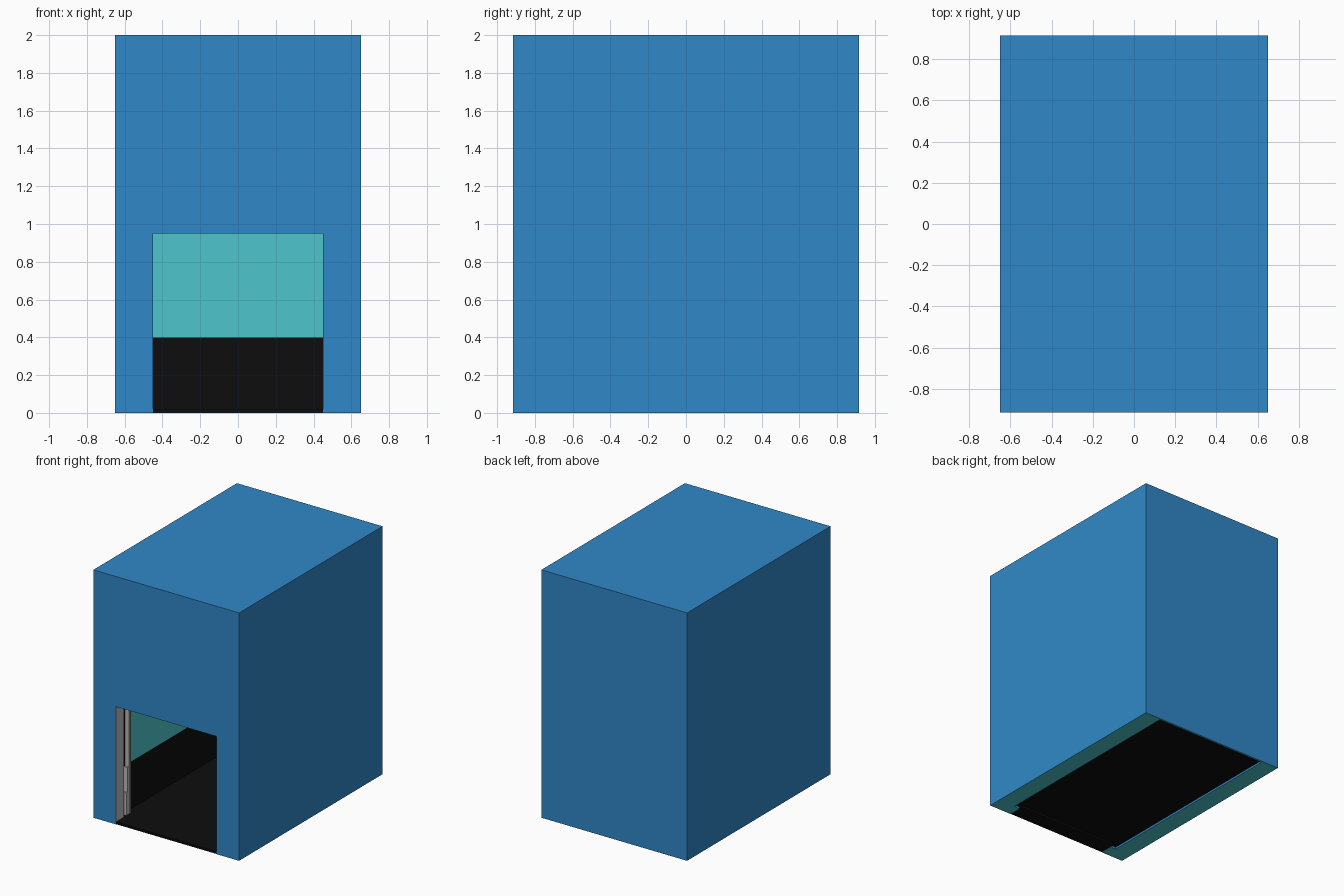
import bpy

if "Cube" in bpy.data.objects:
    bpy.data.objects.remove(bpy.data.objects["Cube"])


def material(name, color):
    m = bpy.data.materials.new(name)
    m.diffuse_color = (*color, 1)
    m.use_nodes = True
    m.node_tree.nodes["Principled BSDF"].inputs["Base Color"].default_value = m.diffuse_color
    return m


BLUE = material("blue", (0.03, 0.246, 0.578))
TEAL = material("teal", (0.074, 0.565, 0.604))
BLACK = material("black", (0.004, 0.004, 0.004))
GREY = material("grey", (0.5, 0.5, 0.5))


def box(name, x, y, z, mat=None):
    """Box spanning the given (min, max) ranges."""
    corners = [(a, b, c) for a in x for b in y for c in z]
    faces = [(0, 1, 3, 2), (4, 6, 7, 5), (0, 4, 5, 1),
             (2, 3, 7, 6), (0, 2, 6, 4), (1, 5, 7, 3)]
    mesh = bpy.data.meshes.new(name)
    mesh.from_pydata(corners, [], faces)
    ob = bpy.data.objects.new(name, mesh)
    bpy.context.collection.objects.link(ob)
    if mat:
        mesh.materials.append(mat)
    return ob


def pair(name, x, y, z, mat=None):
    """The same box on the left and right side."""
    box("right_" + name, x, y, z, mat)
    box("left_" + name, (-x[1], -x[0]), y, z, mat)


def cut(target, cutter):
    mod = target.modifiers.new(cutter.name, "BOOLEAN")
    mod.object = cutter
    mod.operation = "DIFFERENCE"
    mod.solver = "EXACT"
    mod.material_mode = "TRANSFER"
    cutter.hide_render = True
    cutter.display_type = "WIRE"


# Tall outer shell with a teal underside
shell = box("outer_shell", (-.65, .65), (-.915, .915), (0, 2), BLUE)
shell.data.materials.append(TEAL)
shell.data.polygons[4].material_index = 1

# Hollow cabin and the grey-lined doorway through the front wall
cut(shell, box("cabin_cutter", (-.5, .5), (-.81, .9), (-.1, 1.0), BLUE))
cut(shell, box("doorway_cutter", (-.45, .45), (-1, -.75), (-.2, .95), GREY))

# Floor and door sill
box("cabin_floor", (-.499, .499), (-.809, .899), (.015, .02), BLACK)
box("door_sill", (-.449, .449), (-.914, -.78), (.001, .02), BLACK)

# Wall linings: black lower band, teal above, and the ceiling
for name, z, mat in (("lower_wall", (.02, .4), BLACK), ("upper_wall", (.4, .995), TEAL)):
    pair(name, (.49, .499), (-.72, .899), z, mat)
    box("back_" + name, (-.49, .49), (.89, .899), z, mat)
box("ceiling", (-.49, .49), (-.8, .89), (.99, .998), TEAL)

# Sliding door recess, inner frame and stepped guides on each side
pair("door_recess", (.485, .499), (-.809, -.75), (.02, .99), BLACK)
pair("inner_post", (.45, .499), (-.75, -.738), (.02, .99), GREY)
pair("post_seal", (.458, .499), (-.738, -.732), (.02, .99), BLACK)
pair("inner_trim", (.45, .499), (-.732, -.72), (.02, .99), GREY)
pair("tall_guide", (.45, .485), (-.765, -.75), (.02, .4), GREY)
pair("short_guide", (.45, .485), (-.78, -.765), (.02, .2), GREY)
